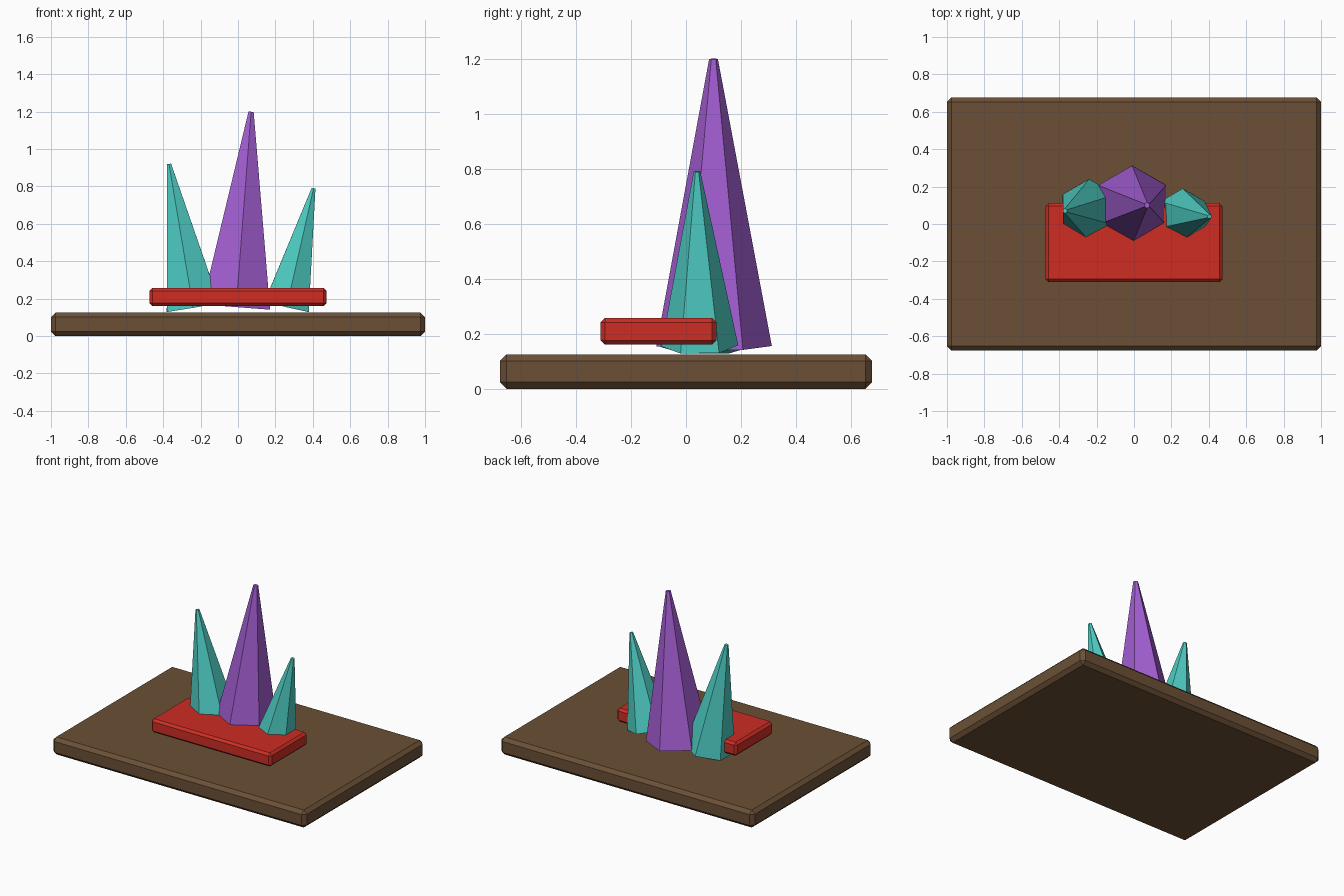
import bpy
from mathutils import Vector, Matrix

if "Cube" in bpy.data.objects:
    bpy.data.objects.remove(bpy.data.objects["Cube"])


def material(name, rgb):
    mat = bpy.data.materials.new(name)
    lin = [((c / 255 + 0.055) / 1.055) ** 2.4 for c in rgb]
    mat.diffuse_color = (*lin, 1)
    mat.use_nodes = True
    mat.node_tree.nodes["Principled BSDF"].inputs["Base Color"].default_value = mat.diffuse_color
    return mat


brown = material("brown", (107, 80, 54))
red = material("red", (205, 45, 36))
teal = material("teal", (78, 205, 196))
purple = material("purple", (163, 94, 210))


def slab(name, low, high, bevel, mat):
    """Box between two corners with chamfered edges."""
    low, high = Vector(low), Vector(high)
    bpy.ops.mesh.primitive_cube_add(size=1, location=(low + high) / 2)
    obj = bpy.context.object
    obj.name = name
    obj.scale = high - low
    bpy.ops.object.transform_apply(location=False, rotation=False, scale=True)
    mod = obj.modifiers.new("chamfer", 'BEVEL')
    mod.width = bevel
    mod.segments = 1
    obj.data.materials.append(mat)


def crystal(name, base, tip, radius, tip_radius, mat):
    """Six-sided blunt spike leaning from base centre to tip centre."""
    base, tip = Vector(base), Vector(tip)
    axis = tip - base
    bpy.ops.mesh.primitive_cone_add(vertices=6, radius1=radius, radius2=tip_radius,
                                    depth=axis.length)
    obj = bpy.context.object
    obj.name = name
    turn = Vector((0, 0, 1)).rotation_difference(axis).to_matrix().to_4x4()
    obj.matrix_world = Matrix.Translation((base + tip) / 2) @ turn
    obj.data.materials.append(mat)


# Ground board and raised plate
slab("base_board", (-1, -0.677, 0), (1, 0.677, 0.125), 0.024, brown)
slab("raised_plate", (-0.473, -0.311, 0.16), (0.473, 0.111, 0.257), 0.016, red)

# Crystal cluster
crystal("center_crystal", (-0.01, 0.102, 0.155), (0.07, 0.1, 1.199), 0.21, 0.016, purple)
crystal("left_crystal", (-0.24, 0.075, 0.152), (-0.369, 0.07, 0.92), 0.165, 0.013, teal)
crystal("right_crystal", (0.26, 0.05, 0.156), (0.404, 0.04, 0.79), 0.14, 0.012, teal)
